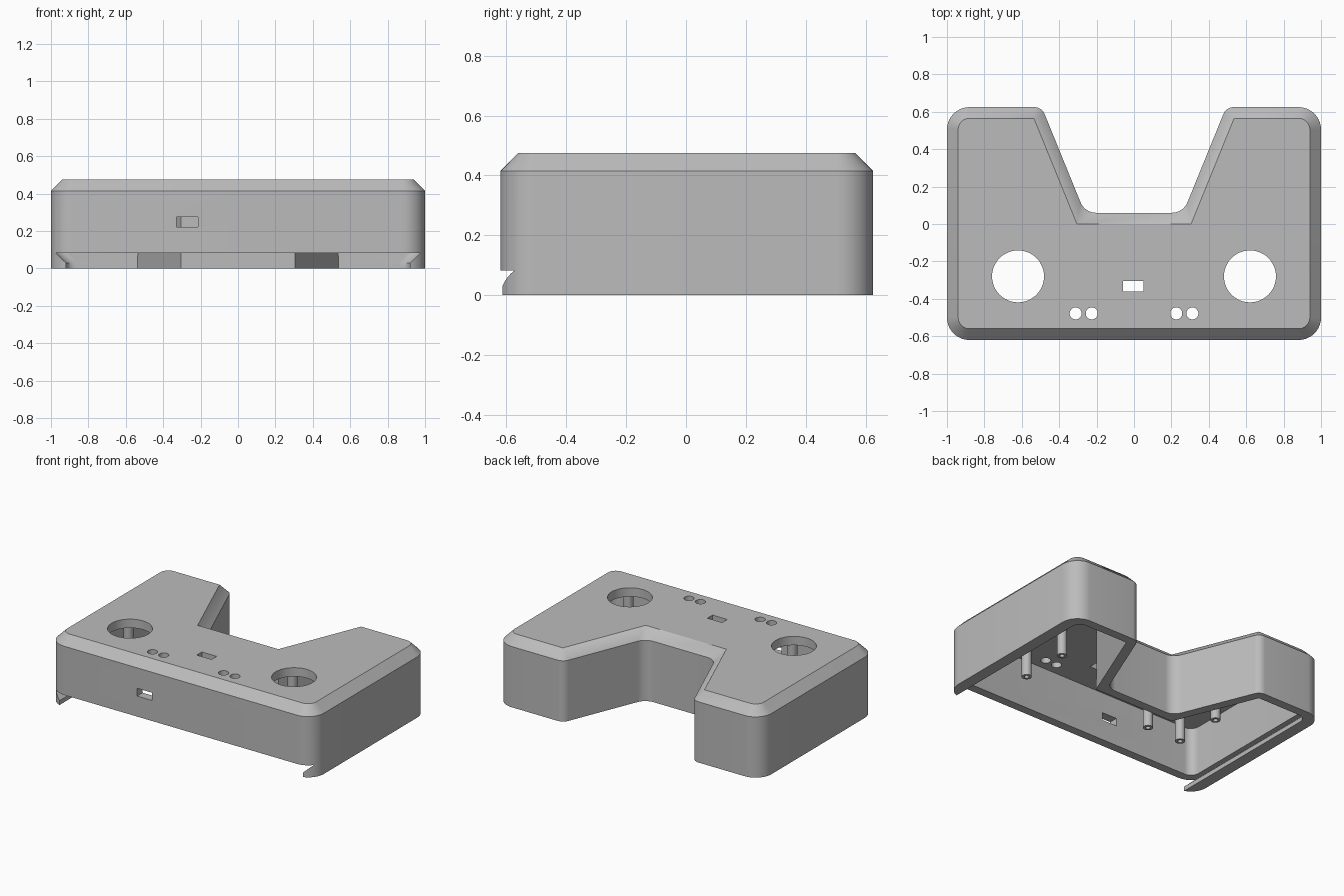
import bpy, bmesh
from math import pi, cos, sin, tan
from mathutils import Vector

if "Cube" in bpy.data.objects:
    bpy.data.objects.remove(bpy.data.objects["Cube"], do_unlink=True)

grey = bpy.data.materials.new("matte_grey")
grey.use_nodes = True
grey.diffuse_color = (0.5, 0.5, 0.5, 1)
grey.node_tree.nodes["Principled BSDF"].inputs["Base Color"].default_value = (0.5, 0.5, 0.5, 1)


def fillet(corners, steps=10):
    """Closed outline from (x, y, radius) corners, each rounded by an arc."""
    points = []
    for i, (x, y, r) in enumerate(corners):
        p = Vector((x, y))
        a = (Vector(corners[i - 1][:2]) - p).normalized()
        b = (Vector(corners[(i + 1) % len(corners)][:2]) - p).normalized()
        half = a.angle(b) / 2
        centre = p + (a + b).normalized() * (r / sin(half))
        start = p + a * (r / tan(half)) - centre
        turn = (pi - 2 * half) * (1 if a.cross(b) < 0 else -1)
        for k in range(steps + 1):
            t = turn * k / steps
            points.append(centre + Vector((start.x * cos(t) - start.y * sin(t),
                                           start.x * sin(t) + start.y * cos(t))))
    return points


def mirrored(half):
    """Counter-clockwise outline from the corners of its +x half."""
    return fillet(half + [(-x, y, r) for x, y, r in reversed(half)])


def circle(x, y, r, n=32):
    return [Vector((x + r * cos(2 * pi * k / n), y + r * sin(2 * pi * k / n))) for k in range(n)]


def loft(name, layers):
    """Skin a stack of (outline, z) layers and cap both ends."""
    bm = bmesh.new()
    rings = [[bm.verts.new((p.x, p.y, z)) for p in pts] for pts, z in layers]
    n = len(rings[0])
    for low, high in zip(rings, rings[1:]):
        for i in range(n):
            j = (i + 1) % n
            bm.faces.new((low[i], low[j], high[j], high[i]))
    bm.faces.new(rings[0][::-1])
    bm.faces.new(rings[-1])
    bmesh.ops.remove_doubles(bm, verts=bm.verts, dist=1e-5)
    bmesh.ops.recalc_face_normals(bm, faces=bm.faces)
    mesh = bpy.data.meshes.new(name)
    bm.to_mesh(mesh)
    bm.free()
    mesh.materials.append(grey)
    obj = bpy.data.objects.new(name, mesh)
    bpy.context.collection.objects.link(obj)
    return obj


def box(name, x0, x1, y0, y1, z0, z1):
    pts = [Vector(p) for p in ((x0, y0), (x1, y0), (x1, y1), (x0, y1))]
    return loft(name, [(pts, z0), (pts, z1)])


def smooth(obj):
    bpy.ops.object.select_all(action='DESELECT')
    obj.select_set(True)
    bpy.context.view_layer.objects.active = obj
    bpy.ops.object.shade_smooth_by_angle(angle=pi / 6)


# Shell body: U-shaped outline with a chamfered top edge
outer = mirrored([(1, -.62, .12), (1, .625, .12), (.493, .625, .06), (.263, .06, .09)])
inner = mirrored([(.94, -.56, .06), (.94, .565, .06), (.535, .565, 0), (.305, 0, 0)])
shell = loft("shell", [(outer, 0), (outer, .415), (inner, .475)])


# Dovetail channel for the bottom cover, open at the front
def channel(x):
    return mirrored([(x, -.8, 0), (x, .564, .06), (.536, .564, 0), (.306, -.001, 0)])


cutters = [
    loft("cavity_cutter", [(inner, .07), (inner, .415)]),
    loft("channel_cutter", [(channel(.92), -.05), (channel(.92), .03), (channel(.975), .082)]),
    box("top_slot_cutter", -.06, .052, -.36, -.305, .38, .6),
    box("front_slot_cutter", -.328, -.215, -.8, -.5, .222, .275),
]

# Round openings in the top plate
for side in (-1, 1):
    for x, y, r in ((.62, -.28, .139), (.312, -.478, .032), (.226, -.478, .032)):
        c = circle(side * x, y, r, 48)
        cutters.append(loft("round_cutter", [(c, .38), (c, .6)]))

for cutter in cutters:
    mod = shell.modifiers.new("cut", 'BOOLEAN')
    mod.operation = 'DIFFERENCE'
    mod.solver = 'EXACT'
    mod.object = cutter

# Bake the cuts and drop the cutters
depsgraph = bpy.context.evaluated_depsgraph_get()
cut_mesh = bpy.data.meshes.new_from_object(shell.evaluated_get(depsgraph))
shell.modifiers.clear()
shell.data = cut_mesh
for cutter in cutters:
    bpy.data.objects.remove(cutter, do_unlink=True)
smooth(shell)

# Hollow screw posts hanging from the top plate around each large opening
for side in (-1, 1):
    for dx in (-.13, .13):
        for dy in (-.17, .17):
            x, y = side * .62 + dx, -.28 + dy
            wall, bore = circle(x, y, .031, 24), circle(x, y, .015, 24)
            smooth(loft("screw_post", [(wall, .42), (wall, .22), (bore, .22), (bore, .4)]))
